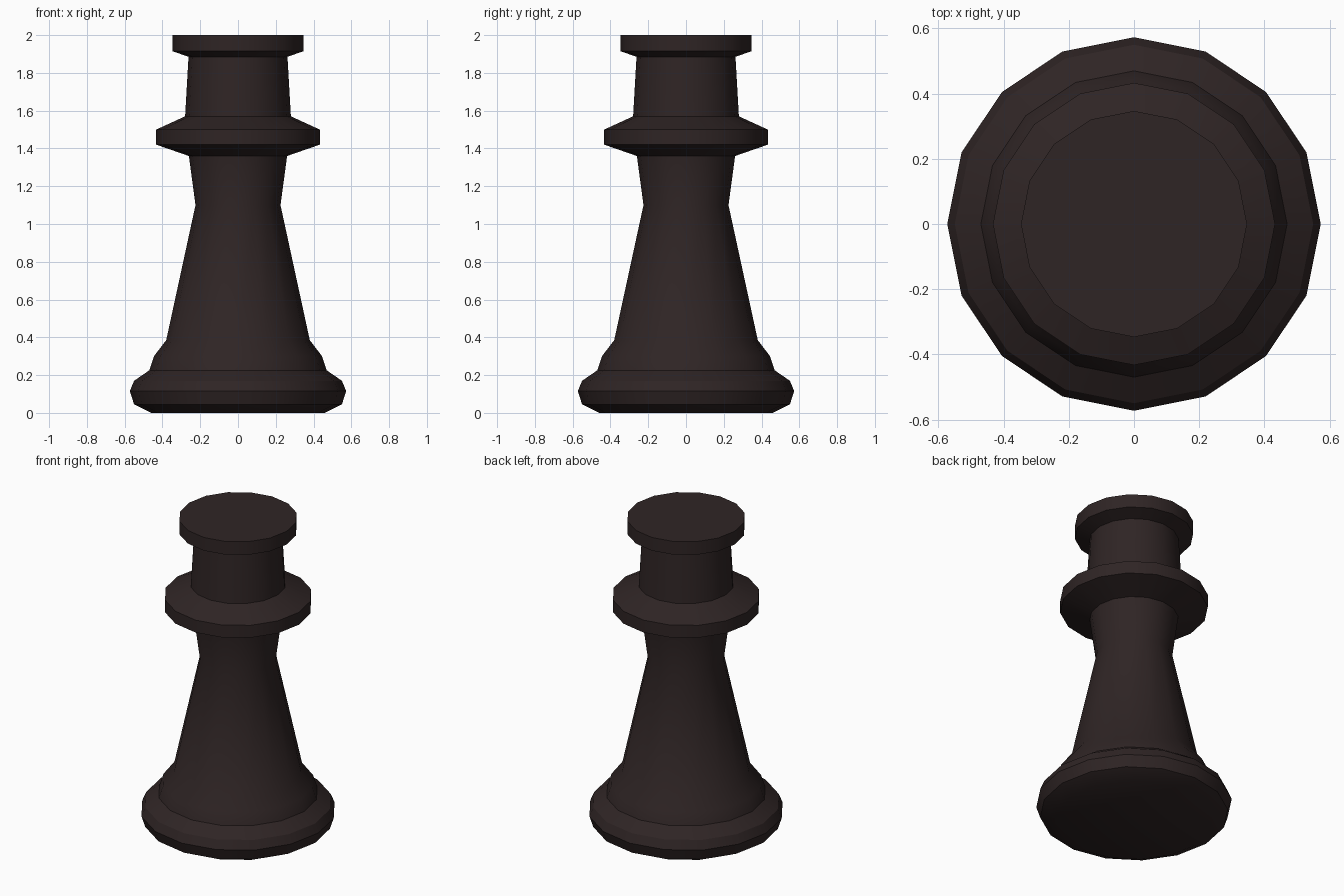
import bpy
import bmesh
from math import cos, sin, pi, radians

cube = bpy.data.objects.get("Cube")
if cube:
    bpy.data.objects.remove(cube, do_unlink=True)

SIDES = 16

# Single dark wood colour
wood = bpy.data.materials.new("dark_brown_wood")
wood.use_nodes = True
colour = (0.028, 0.018, 0.018, 1)
wood.diffuse_color = colour
bsdf = next(n for n in wood.node_tree.nodes if n.type == 'BSDF_PRINCIPLED')
bsdf.inputs["Base Color"].default_value = colour


def lathe(name, profile, cap_bottom=False, cap_top=False):
    """Spin (radius, height) points, listed upwards, around the z axis."""
    bm = bmesh.new()
    rings = []
    for r, z in profile:
        angles = [2 * pi * i / SIDES for i in range(SIDES)]
        rings.append([bm.verts.new((r * cos(a), r * sin(a), z)) for a in angles])
    for low, high in zip(rings, rings[1:]):
        for i in range(SIDES):
            j = (i + 1) % SIDES
            bm.faces.new((low[i], low[j], high[j], high[i]))
    if cap_bottom:
        bm.faces.new(rings[0][::-1])
    if cap_top:
        bm.faces.new(rings[-1])
    mesh = bpy.data.meshes.new(name)
    bm.to_mesh(mesh)
    bm.free()
    mesh.materials.append(wood)
    obj = bpy.data.objects.new(name, mesh)
    bpy.context.collection.objects.link(obj)
    bpy.ops.object.select_all(action='DESELECT')
    obj.select_set(True)
    bpy.context.view_layer.objects.active = obj
    bpy.ops.object.shade_smooth_by_angle(angle=radians(30))
    return obj


# Rounded foot
lathe("foot", [(0.46, 0), (0.55, 0.045), (0.573, 0.115), (0.55, 0.17),
               (0.47, 0.225)], cap_bottom=True)
# Shoulder, tapering stem and flared throat
lathe("stem", [(0.47, 0.225), (0.445, 0.3), (0.38, 0.385), (0.225, 1.1),
               (0.26, 1.36)])
# Wide collar
lathe("collar", [(0.26, 1.36), (0.433, 1.42), (0.433, 1.5), (0.28, 1.57)])
# Tower neck
lathe("neck", [(0.28, 1.57), (0.262, 1.885)])
# Flat top disc
lathe("top_disc", [(0.262, 1.885), (0.347, 1.915), (0.347, 2)], cap_top=True)
